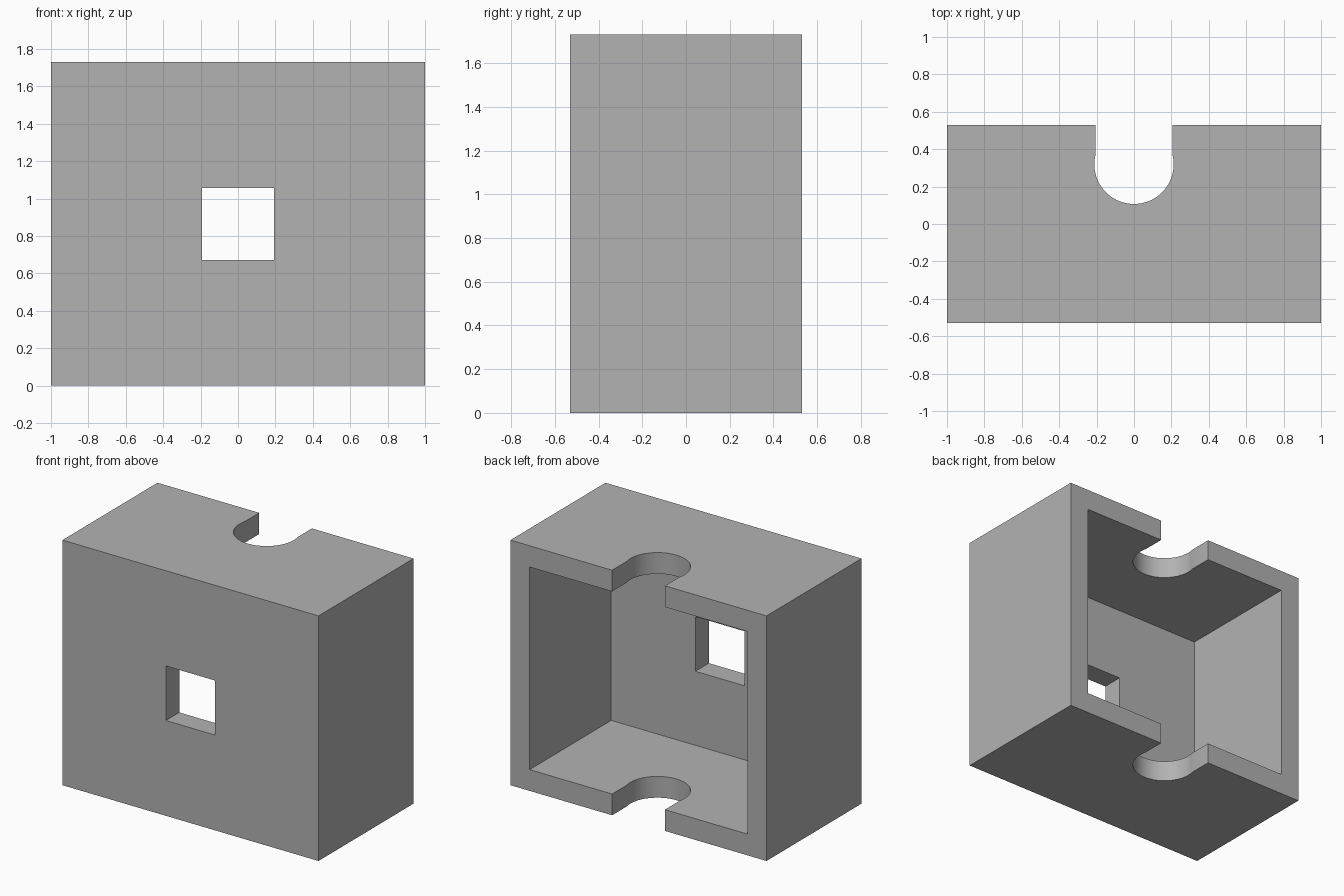
import bpy, bmesh, math

cube = bpy.data.objects.get("Cube")
if cube:
    bpy.data.objects.remove(cube, do_unlink=True)

W, D, H = 2.0, 1.06, 1.73      # outer size
WALL = 0.15
WINDOW = 0.385                 # square window side
SLOT, RADIUS, SLOT_Y = 0.206, 0.212, 0.319

grey = bpy.data.materials.new("grey")
grey.use_nodes = True
grey.diffuse_color = (0.448, 0.448, 0.448, 1)
grey.node_tree.nodes["Principled BSDF"].inputs["Base Color"].default_value = grey.diffuse_color


def prism(name, outline, z0, z1):
    """Extrude a counter-clockwise xy outline from z0 to z1."""
    bm = bmesh.new()
    face = bm.faces.new([bm.verts.new((x, y, z0)) for x, y in outline])
    top = bmesh.ops.extrude_face_region(bm, geom=[face])["geom"]
    verts = [v for v in top if isinstance(v, bmesh.types.BMVert)]
    bmesh.ops.translate(bm, verts=verts, vec=(0, 0, z1 - z0))
    bmesh.ops.recalc_face_normals(bm, faces=bm.faces)
    mesh = bpy.data.meshes.new(name)
    bm.to_mesh(mesh)
    bm.free()
    mesh.materials.append(grey)
    obj = bpy.data.objects.new(name, mesh)
    bpy.context.collection.objects.link(obj)
    return obj


def box(name, half_x, y0, y1, z0, z1):
    return prism(name, [(-half_x, y0), (half_x, y0), (half_x, y1), (-half_x, y1)], z0, z1)


housing = box("housing", W / 2, -D / 2, D / 2, 0, H)

# Cavity open at the back, and window through the front wall
cavity = box("cavity_cutter", W / 2 - WALL, -D / 2 + WALL, D, WALL, H - WALL)
window = box("window_cutter", WINDOW / 2, -D, 0, (H - WINDOW) / 2, (H + WINDOW) / 2)

# Keyhole slot through the top and bottom walls
start = math.acos(SLOT / RADIUS)
steps = 48
arc = []
for i in range(steps + 1):
    a = math.pi - start + (math.pi + 2 * start) * i / steps
    arc.append((RADIUS * math.cos(a), SLOT_Y + RADIUS * math.sin(a)))
slot = prism("slot_cutter", arc + [(SLOT, D), (-SLOT, D)], -0.2, H + 0.2)

bpy.ops.object.select_all(action='DESELECT')
bpy.context.view_layer.objects.active = housing
housing.select_set(True)
for cutter in (cavity, window, slot):
    cut = housing.modifiers.new(cutter.name, 'BOOLEAN')
    cut.operation = 'DIFFERENCE'
    cut.solver = 'EXACT'
    cut.object = cutter
    bpy.ops.object.modifier_apply(modifier=cut.name)
    bpy.data.objects.remove(cutter, do_unlink=True)

bpy.ops.object.shade_smooth_by_angle(angle=math.radians(20))
